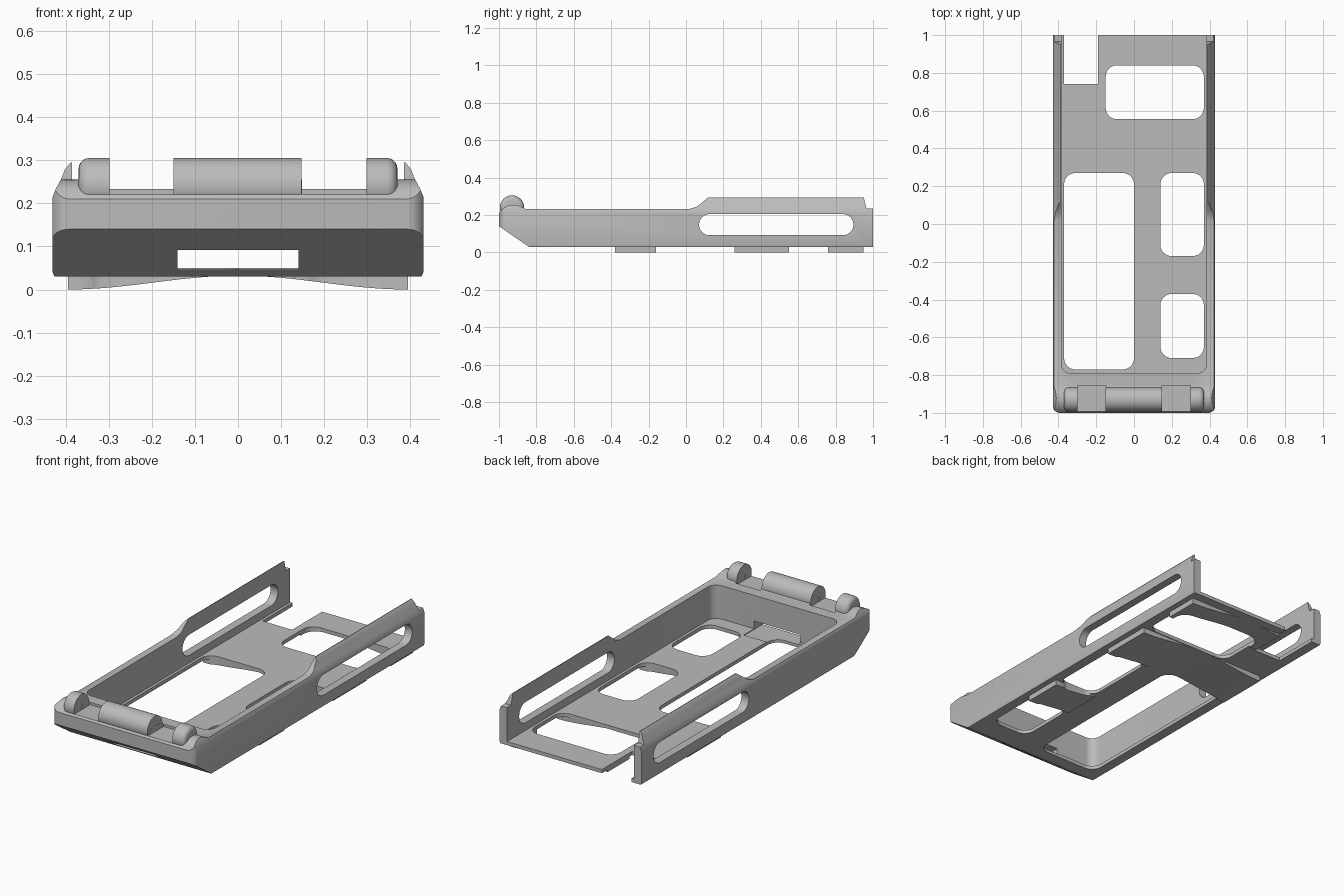
import bpy, bmesh, math
from mathutils import Vector, Matrix

if "Cube" in bpy.data.objects:
    bpy.data.objects.remove(bpy.data.objects["Cube"], do_unlink=True)

grey = bpy.data.materials.new("plain grey")
grey.use_nodes = True
grey.diffuse_color = (0.5, 0.5, 0.5, 1)
grey.node_tree.nodes["Principled BSDF"].inputs["Base Color"].default_value = grey.diffuse_color


def finish(name, bm):
    bmesh.ops.recalc_face_normals(bm, faces=bm.faces[:])
    mesh = bpy.data.meshes.new(name)
    bm.to_mesh(mesh)
    bm.free()
    mesh.materials.append(grey)
    ob = bpy.data.objects.new(name, mesh)
    bpy.context.collection.objects.link(ob)
    return ob


def prism(name, points, axis, lo, hi):
    """Extrude a 2D outline along the given axis."""
    place = {"x": lambda a, b: (lo, a, b),
             "y": lambda a, b: (a, lo, b),
             "z": lambda a, b: (a, b, lo)}[axis]
    bm = bmesh.new()
    face = bm.faces.new([bm.verts.new(place(a, b)) for a, b in points])
    out = bmesh.ops.extrude_face_region(bm, geom=[face])
    step = Vector([(hi - lo) * (axis == k) for k in "xyz"])
    bmesh.ops.translate(bm, vec=step, verts=[v for v in out["geom"] if isinstance(v, bmesh.types.BMVert)])
    return finish(name, bm)


def rounded(a0, a1, b0, b1, r, n=8):
    """Outline of a rectangle with round corners."""
    pts = []
    for k, (a, b) in enumerate([(a1 - r, b1 - r), (a0 + r, b1 - r), (a0 + r, b0 + r), (a1 - r, b0 + r)]):
        for i in range(n + 1):
            t = math.pi / 2 * (k + i / n)
            pts.append((a + r * math.cos(t), b + r * math.sin(t)))
    return pts


def box(name, x0, x1, y0, y1, z0, z1):
    return prism(name, [(x0, y0), (x1, y0), (x1, y1), (x0, y1)], "z", z0, z1)


def boolean(ob, tool, operation):
    mod = ob.modifiers.new("cut", "BOOLEAN")
    mod.operation, mod.solver, mod.object = operation, "EXACT", tool
    bpy.context.view_layer.objects.active = ob
    bpy.ops.object.modifier_apply(modifier=mod.name)
    bpy.data.objects.remove(tool, do_unlink=True)


def smooth(ob):
    bpy.ops.object.select_all(action="DESELECT")
    ob.select_set(True)
    bpy.context.view_layer.objects.active = ob
    bpy.ops.object.shade_smooth_by_angle(angle=math.radians(30))


# Tray: side outline trimmed by the cross-section and the plan
side = [(-0.84, 0.03), (1, 0.03), (1, 0.235), (0.965, 0.235), (0.95, 0.295), (0.12, 0.295),
        (0.09, 0.27), (0.06, 0.245), (0.02, 0.233), (-0.86, 0.233), (-0.89, 0.248), (-0.92, 0.255),
        (-0.95, 0.25), (-0.98, 0.235), (-1, 0.21), (-1, 0.14)]
tray = prism("tray", side, "x", -0.43, 0.43)
half = [(0.422, 0.02), (0.432, 0.045), (0.432, 0.21), (0.422, 0.235), (0.41, 0.257), (0.402, 0.278), (0.386, 0.298)]
section = half + [(-x, z) for x, z in reversed(half)]
boolean(tray, prism("section", section, "y", -1.1, 1.1), "INTERSECT")
boolean(tray, prism("plan", rounded(-0.432, 0.432, -1, 1.2, 0.04), "z", -0.1, 0.5), "INTERSECT")

# Cavity, open at the back
boolean(tray, prism("cavity", rounded(-0.385, 0.385, -0.79, 1.3, 0.05), "z", 0.05, 0.5), "DIFFERENCE")


# Bowed cross bands under the floor
def band(x0, x1, y0, y1):
    pts = [(x0, 0.042), (x1, 0.042)]
    for i in range(25):
        x = x1 + (x0 - x1) * i / 24
        pts.append((x, 0.016 + 0.016 * math.cos(math.pi * x / 0.395)))
    return prism("band", pts, "y", y0, y1)


for spec in [(-0.395, 0.395, 0.26, 0.55), (0.13, 0.395, -0.38, -0.16), (-0.19, 0.395, 0.76, 0.95)]:
    boolean(tray, band(*spec), "UNION")

# Floor windows
for x0, x1, y0, y1 in [(-0.15, 0.37, 0.555, 0.84), (-0.37, 0, -0.77, 0.27),
                       (0.14, 0.37, -0.17, 0.27), (0.14, 0.37, -0.71, -0.37)]:
    boolean(tray, prism("window", rounded(x0, x1, y0, y1, 0.06), "z", -0.1, 0.12), "DIFFERENCE")

# Corner notch, side slots, front slot and hinge gaps
boolean(tray, box("notch", -0.37, -0.19, 0.74, 1.2, -0.1, 0.4), "DIFFERENCE")
boolean(tray, prism("side_slot", rounded(0.07, 0.895, 0.092, 0.205, 0.056), "x", -0.6, 0.6), "DIFFERENCE")
boolean(tray, box("front_slot", -0.14, 0.14, -1.2, -0.7, 0.046, 0.092), "DIFFERENCE")
for s in (-1, 1):
    x0, x1 = sorted((s * 0.148, s * 0.3))
    boolean(tray, box("hinge_gap", x0, x1, -1.1, -0.855, 0.22, 0.4), "DIFFERENCE")
smooth(tray)


# Hinge knuckles with a pin hole
def cylinder(name, x0, x1, r, round_end=0):
    bm = bmesh.new()
    turn = Matrix.Translation(((x0 + x1) / 2, -0.93, 0.24)) @ Matrix.Rotation(math.pi / 2, 4, "Y")
    bmesh.ops.create_cone(bm, cap_ends=True, segments=48, radius1=r, radius2=r, depth=x1 - x0, matrix=turn)
    if round_end:
        end = x1 if round_end > 0 else x0
        rim = [e for e in bm.edges if all(abs(v.co.x - end) < 1e-4 for v in e.verts)]
        bmesh.ops.bevel(bm, geom=rim, offset=0.025, segments=5, profile=0.5, affect="EDGES")
    return finish(name, bm)


for name, x0, x1, end in [("hinge_centre", -0.15, 0.147, 0), ("hinge_left", 0.298, 0.37, 1),
                          ("hinge_right", -0.37, -0.298, -1)]:
    knuckle = cylinder(name, x0, x1, 0.065, end)
    boolean(knuckle, cylinder("pin_hole", -0.34, 0.34, 0.011), "DIFFERENCE")
    smooth(knuckle)
